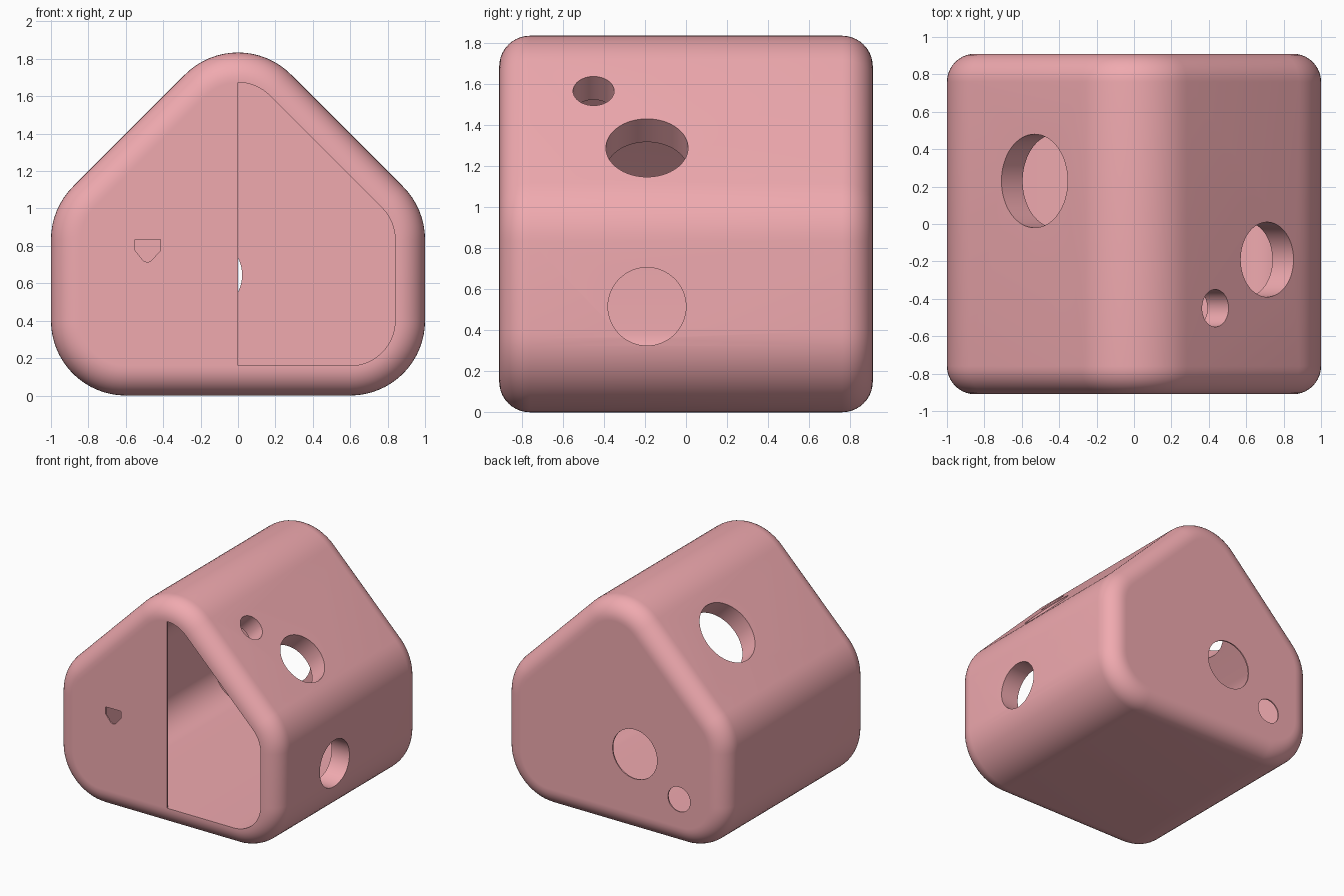
import bpy, bmesh, math
from mathutils import Vector

if "Cube" in bpy.data.objects:
    bpy.data.objects.remove(bpy.data.objects["Cube"])

HALF_Y = 0.91      # half depth
FILLET = 0.15      # rounding of the front and back rims
WALL = 0.16        # wall thickness
CAP = 0.01         # thickness of the end panels

pink = bpy.data.materials.new("pink_plastic")
pink.diffuse_color = (0.87, 0.40, 0.43, 1)
pink.use_nodes = True
pink.node_tree.nodes["Principled BSDF"].inputs["Base Color"].default_value = pink.diffuse_color

# House outline: arcs of radius 0.4 (centre x, centre z, start angle, end angle, steps)
ARCS = [(0.6, 0.4, -90, 0, 16), (0.6, 0.834, 0, 45, 8), (0, 1.434, 45, 135, 16),
        (-0.6, 0.834, 135, 180, 8), (-0.6, 0.4, 180, 270, 16)]


def outline(inset):
    r, pts = 0.4 - inset, []
    for cx, cz, a0, a1, n in ARCS:
        for i in range(n + 1):
            a = math.radians(a0 + (a1 - a0) * i / n)
            pts.append((cx + r * math.cos(a), cz + r * math.sin(a)))
    return pts


def loft(name, rings, closed):
    """Skin a list of (outline, y) rings; closed joins last to first, else caps the ends."""
    bm = bmesh.new()
    loops = [[bm.verts.new((x, y, z)) for x, z in pts] for pts, y in rings]
    pairs = list(zip(loops, loops[1:]))
    if closed:
        pairs.append((loops[-1], loops[0]))
    else:
        bm.faces.new(loops[0])
        bm.faces.new(loops[-1])
    for a, b in pairs:
        for i in range(len(a)):
            j = (i + 1) % len(a)
            bm.faces.new((a[i], a[j], b[j], b[i]))
    bmesh.ops.recalc_face_normals(bm, faces=bm.faces)
    me = bpy.data.meshes.new(name)
    bm.to_mesh(me)
    bm.free()
    ob = bpy.data.objects.new(name, me)
    bpy.context.collection.objects.link(ob)
    me.materials.append(pink)
    return ob


def cut(ob, cutter):
    mod = ob.modifiers.new("hole", 'BOOLEAN')
    mod.operation, mod.solver, mod.object = 'DIFFERENCE', 'EXACT', cutter
    bpy.ops.object.select_all(action='DESELECT')
    bpy.context.view_layer.objects.active = ob
    ob.select_set(True)
    bpy.ops.object.modifier_apply(modifier=mod.name)
    bpy.data.objects.remove(cutter)


def round_hole(ob, centre, axis, radius):
    bpy.ops.mesh.primitive_cylinder_add(vertices=64, radius=radius, depth=0.6, location=centre)
    cutter = bpy.context.object
    cutter.rotation_euler = Vector(axis).to_track_quat('Z', 'Y').to_euler()
    cutter.data.materials.append(pink)
    bpy.context.view_layer.update()
    cut(ob, cutter)


# Shell: rounded outer rings, then the straight inner tunnel
steps = 10
angles = [math.pi / 2 * i / steps for i in range(steps + 1)]
front = [(outline(FILLET * (1 - math.sin(a))), -HALF_Y + FILLET * (1 - math.cos(a))) for a in angles]
back = [(pts, -y) for pts, y in reversed(front)]
inner = outline(WALL)
shell = loft("house_shell", front + back + [(inner, HALF_Y), (inner, -HALF_Y)], True)

# Roof and side openings
for centre, axis, radius in [((0.712, -0.19, 1.288), (1, 0, 1), 0.2),
                             ((0.435, -0.45, 1.565), (1, 0, 1), 0.1),
                             ((-0.532, 0.23, 1.468), (-1, 0, 1), 0.25),
                             ((1.0, -0.19, 0.515), (1, 0, 0), 0.19)]:
    round_hole(shell, centre, axis, radius)

# Back panel with two round holes
back_panel = loft("back_panel", [(inner, HALF_Y - CAP), (inner, HALF_Y)], False)
round_hole(back_panel, (-0.178, HALF_Y, 0.645), (0, 1, 0), 0.2)
round_hole(back_panel, (-0.575, HALF_Y, 0.385), (0, 1, 0), 0.1)

# Front panel closing the left half, with a small pointed hole
half = [(-x, z) for x, z in inner[:17 + 9 + 9]] + [(0, WALL)]
front_panel = loft("front_panel", [(half, -HALF_Y), (half, -HALF_Y + CAP)], False)
point = [(-0.55, 0.835), (-0.415, 0.835), (-0.415, 0.775), (-0.465, 0.72),
         (-0.485, 0.712), (-0.505, 0.72), (-0.55, 0.775)]
cut(front_panel, loft("point_cutter", [(point, -1.0), (point, -0.8)], False))

# Smooth shading with crisp rims
bpy.ops.object.select_all(action='DESELECT')
for ob in (shell, back_panel, front_panel):
    ob.select_set(True)
bpy.context.view_layer.objects.active = shell
bpy.ops.object.shade_smooth_by_angle(angle=math.radians(30))
